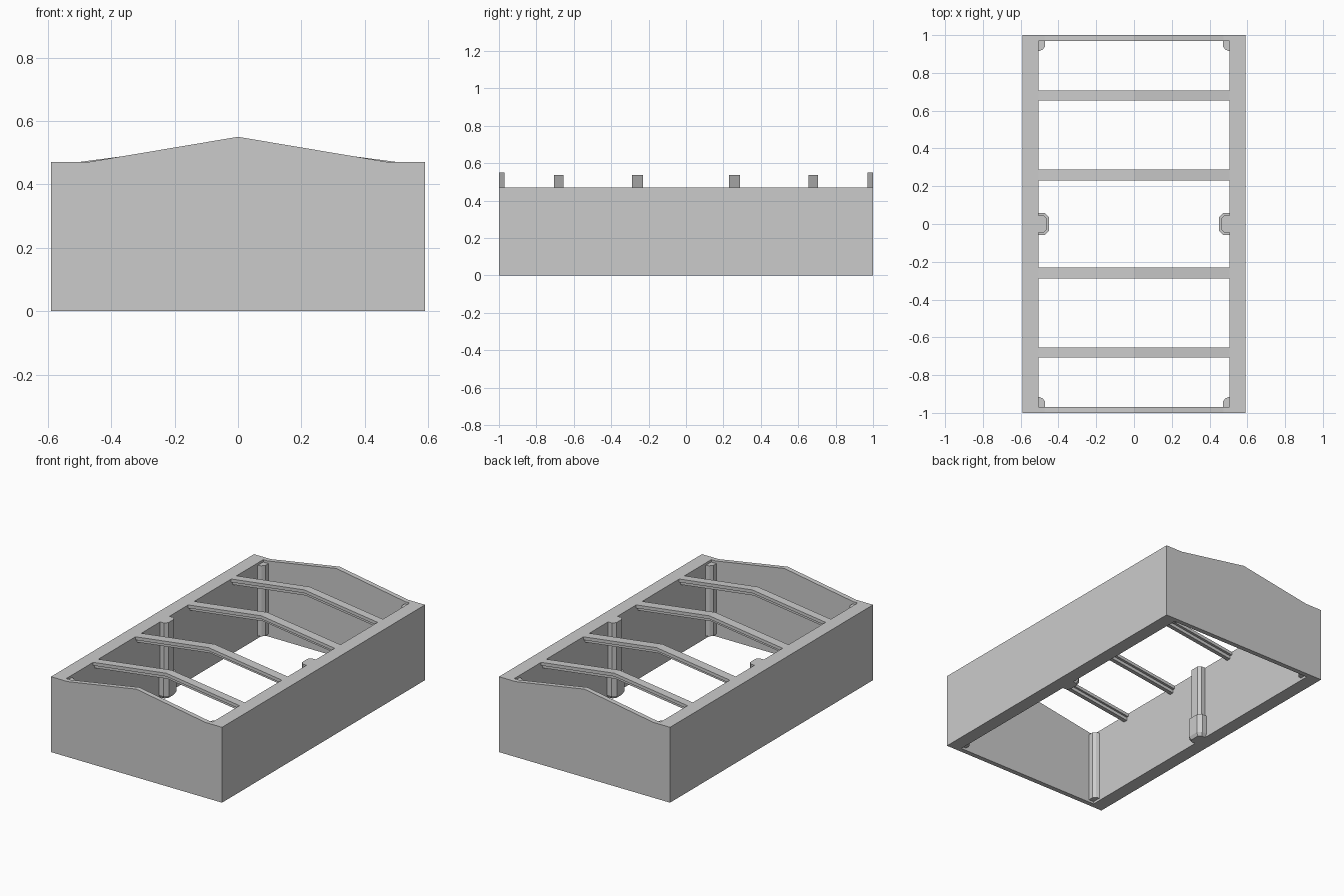
import bpy, bmesh
from mathutils import Vector

if "Cube" in bpy.data.objects:
    bpy.data.objects.remove(bpy.data.objects["Cube"])


def prism(name, pts, to3d, a, b, taper=None):
    """Extrude a 2D outline from a to b; taper=(scale, centre) shrinks the first cap."""
    bm = bmesh.new()
    lo = []
    for p in pts:
        q = p
        if taper:
            s, c = taper
            q = tuple(c[i] + (p[i] - c[i]) * s for i in range(2))
        lo.append(bm.verts.new(to3d(q, a)))
    hi = [bm.verts.new(to3d(p, b)) for p in pts]
    bm.faces.new(lo)
    bm.faces.new(hi)
    n = len(pts)
    for i in range(n):
        j = (i + 1) % n
        bm.faces.new((lo[i], lo[j], hi[j], hi[i]))
    bmesh.ops.recalc_face_normals(bm, faces=bm.faces)
    me = bpy.data.meshes.new(name)
    bm.to_mesh(me)
    bm.free()
    ob = bpy.data.objects.new(name, me)
    bpy.context.collection.objects.link(ob)
    return ob


def along_y(p, t):
    return Vector((p[0], t, p[1]))


def along_z(p, t):
    return Vector((p[0], p[1], t))


# Open frame: gabled block hollowed right through, leaving flat-topped side walls
frame = prism("wall_frame", [(-.59, 0), (.59, 0), (.59, .47), (.475, .47), (0, .55),
                             (-.475, .47), (-.59, .47)], along_y, -1, 1)
cutter = prism("hollow_cutter", [(-.505, -.97), (.505, -.97), (.505, .97), (-.505, .97)],
               along_z, -.2, .8)
cutter.hide_render = True
mod = frame.modifiers.new("hollow", 'BOOLEAN')
mod.operation = 'DIFFERENCE'
mod.solver = 'EXACT'
mod.object = cutter
bpy.context.view_layer.objects.active = frame
frame.select_set(True)
bpy.ops.object.modifier_apply(modifier=mod.name)
bpy.data.objects.remove(cutter, do_unlink=True)


# Pitched roof beams: wide flange over a narrower web
def chevron(top, bottom):
    return [(-.505, .47 - top), (0, .537 - top), (.505, .47 - top),
            (.505, .47 - bottom), (0, .537 - bottom), (-.505, .47 - bottom)]


for y, half in ((.68, .026), (.26, .029)):
    for s in (-1, 1):
        prism("beam_flange", chevron(0, .02), along_y, s * y - half, s * y + half)
        prism("beam_web", chevron(.02, .04), along_y, s * y - .013, s * y + .013)

# Corner posts with a chamfered, stepped inner edge
corner = [(.505, .97), (.47, .97), (.47, .94), (.485, .922), (.505, .915)]
for sx in (-1, 1):
    for sy in (-1, 1):
        prism("corner_post", [(x * sx, y * sy) for x, y in corner], along_z, .015, .455)


# Middle posts standing on a wider foot with a tapered underside
def half_octagon(sx, depth, w, c):
    x = .505 - depth
    return [(sx * .505, -w), (sx * (x + c), -w), (sx * x, -w + c),
            (sx * x, w - c), (sx * (x + c), w), (sx * .505, w)]


for sx in (-1, 1):
    foot = half_octagon(sx, .054, .058, .022)
    prism("middle_post", half_octagon(sx, .044, .046, .018), along_z, .14, .47)
    prism("post_foot", foot, along_z, .02, .14)
    prism("foot_bevel", foot, along_z, 0, .02, taper=(.8, (sx * .505, 0)))
